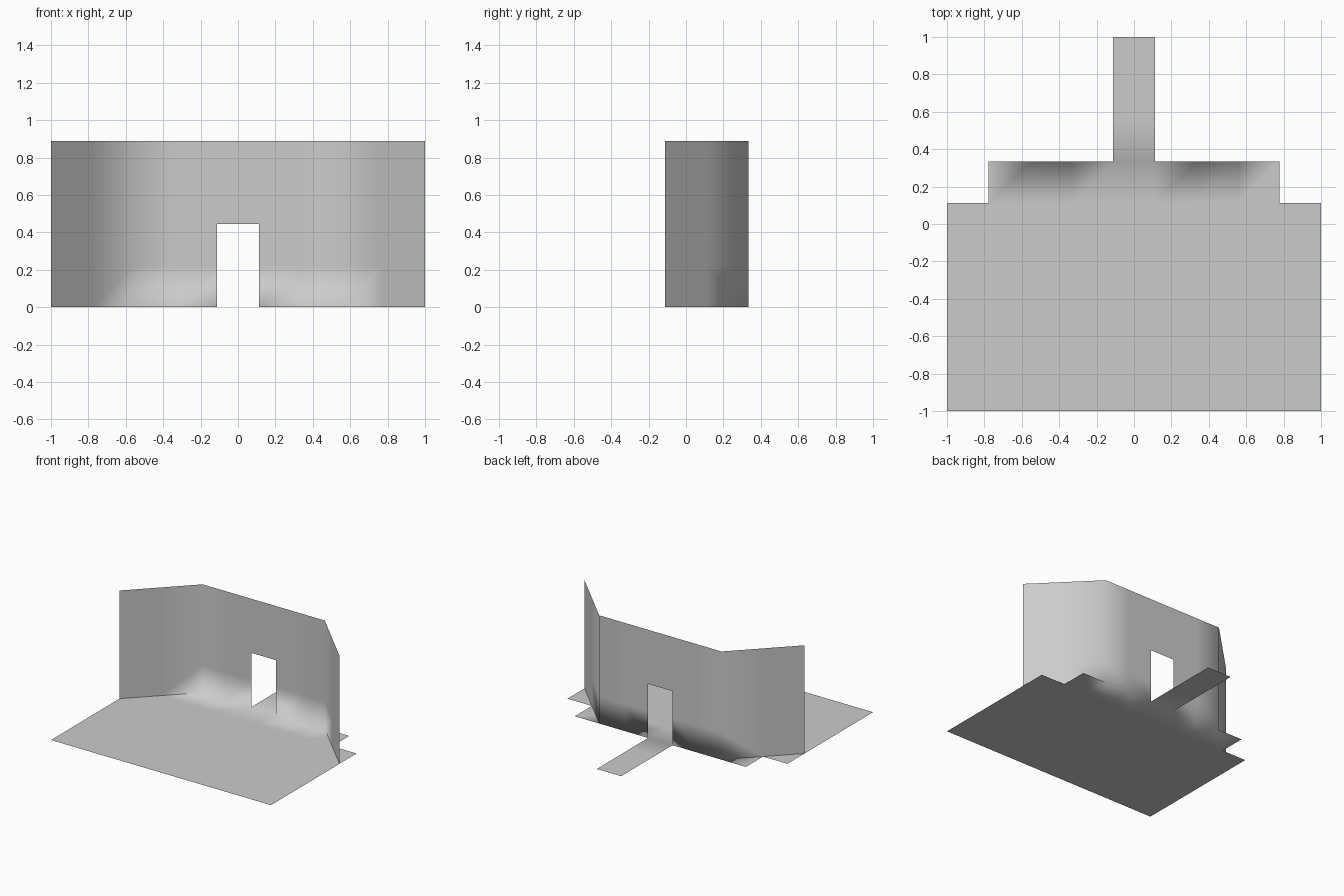
import bpy, bmesh

if "Cube" in bpy.data.objects:
    bpy.data.objects.remove(bpy.data.objects["Cube"])

U = 1 / 9          # model grid: 2U square tiles


def quad(bm, points):
    return bm.faces.new([bm.verts.new([c * U for c in p]) for p in points])


bm = bmesh.new()

# Floor tiles: wide front area, narrower strip under the back wall, path through the doorway
for y in range(-9, 9, 2):
    half = 9 if y < 1 else 7 if y < 3 else 1
    for x in range(-half, half, 2):
        quad(bm, [(x, y, 0), (x + 2, y, 0), (x + 2, y + 2, 0), (x, y + 2, 0)])
bmesh.ops.remove_doubles(bm, verts=bm.verts[:], dist=1e-4)
floor_verts = set(bm.verts)

# Wall panels: straight back with angled wings, doorway left open
plan = [(-9, -1), (-7, 1), (-5, 3), (-3, 3), (-1, 3), (1, 3), (3, 3), (5, 3), (7, 1), (9, -1)]
for a, b in zip(plan, plan[1:]):
    for z in range(0, 8, 2):
        if a[0] == -1 and z < 4:
            continue
        quad(bm, [(*a, z), (*b, z), (*b, z + 2), (*a, z + 2)])
wall_verts = [v for v in bm.verts if v not in floor_verts]
bmesh.ops.remove_doubles(bm, verts=wall_verts, dist=1e-4)

# Join the back wall to the floor so the shading blends along the seam
seam = [v for v in bm.verts if abs(v.co.y - 3 * U) < 1e-4 and v.co.z < 1e-4]
bmesh.ops.remove_doubles(bm, verts=seam, dist=1e-4)

for f in bm.faces:
    f.smooth = True

mesh = bpy.data.meshes.new("wall_and_floor")
bm.to_mesh(mesh)
bm.free()
obj = bpy.data.objects.new("wall_and_floor", mesh)
bpy.context.collection.objects.link(obj)
